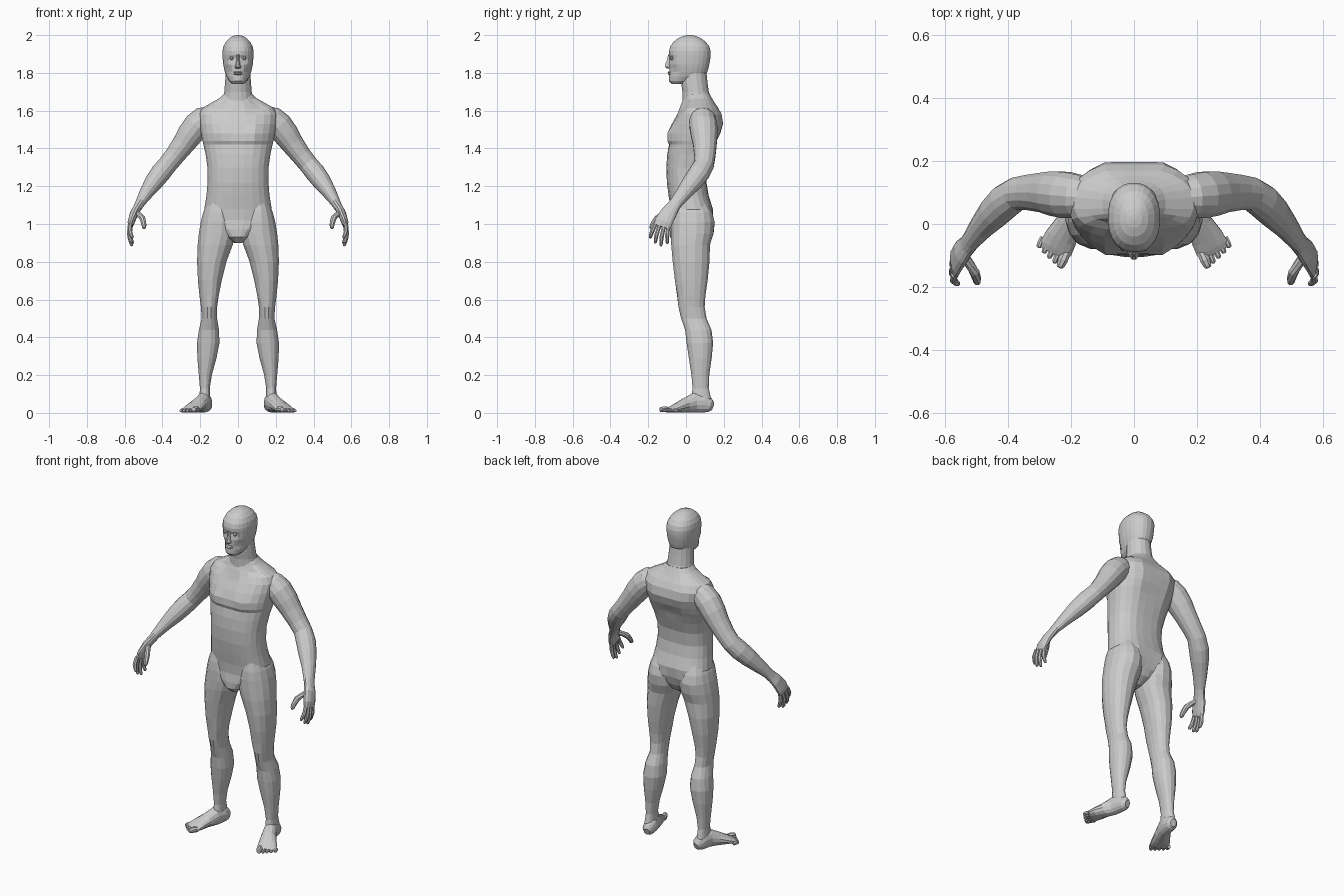
import bpy, bmesh, math
from mathutils import Vector


def skin(name, loops, mirror=False, pushes=()):
    """Bridge a list of point loops into a closed flat-faced mesh, then sculpt it."""
    bm = bmesh.new()
    rows = [[bm.verts.new(p) for p in loop] for loop in loops]
    n = len(rows[0])
    for a, b in zip(rows, rows[1:]):
        for i in range(n):
            j = (i + 1) % n
            bm.faces.new((a[i], a[j], b[j], b[i]))
    bm.faces.new(rows[0])
    bm.faces.new(rows[-1])
    bmesh.ops.recalc_face_normals(bm, faces=bm.faces)
    for centre, radius, move in pushes:
        for v in bm.verts:
            d = (v.co - Vector(centre)).length / radius
            v.co += Vector(move) * math.exp(-d * d)
    mesh = bpy.data.meshes.new(name)
    bm.to_mesh(mesh)
    bm.free()
    obj = bpy.data.objects.new(name, mesh)
    bpy.context.collection.objects.link(obj)
    if mirror:
        m = obj.modifiers.new("Mirror", "MIRROR")
        m.use_mirror_merge = False
    return obj


def spow(v, p):
    return math.copysign(abs(v) ** p, v)


def stack(name, rings, sides, p=1.0, **kw):
    """Horizontal sections: (z, x_min, x_max, y_front, y_back)."""
    loops = []
    for z, x0, x1, yf, yb in rings:
        loop = []
        for i in range(sides):
            t = math.tau * (i + 0.5) / sides
            loop.append(((x0 + x1) / 2 + (x1 - x0) / 2 * spow(math.cos(t), p),
                         (yf + yb) / 2 + (yb - yf) / 2 * spow(math.sin(t), p), z))
        loops.append(loop)
    return skin(name, loops, **kw)


def centred(rings):
    return [(z, -w, w, yf, yb) for z, w, yf, yb in rings]


def tube(name, path, sides, ref=(0, 1, 0), **kw):
    """Sections across a path: (x, y, z, thickness radius, radius along ref)."""
    pts = [Vector(q[:3]) for q in path]
    loops = []
    for i, q in enumerate(path):
        t = (pts[min(i + 1, len(pts) - 1)] - pts[max(i - 1, 0)]).normalized()
        u = Vector(ref)
        u = (u - t * u.dot(t)).normalized()
        v = t.cross(u)
        loops.append([pts[i] + u * q[4] * math.cos(a) + v * q[3] * math.sin(a)
                      for a in (math.tau * (k + 0.5) / sides for k in range(sides))])
    return skin(name, loops, mirror=True, **kw)


def digit(name, base, tip, r, bend=(0, 0, 0), ref=(0, 1, 0)):
    """Finger or toe: tapered tube with a bent middle joint and rounded tip."""
    a, b, k = Vector(base), Vector(tip), Vector(bend)
    steps = ((0, 0, 1), (.3, .7, 1), (.5, 1, 1.05), (.8, .6, .9), (.94, .2, .75), (1, 0, .3))
    tube(name, [(*(a.lerp(b, f) + k * g), r * s, r * s) for f, g, s in steps], 8, ref)


def both(centre, radius, move):
    """The same push on the left and the right."""
    return [((s * centre[0], *centre[1:]), radius, (s * move[0], *move[1:])) for s in (-1, 1)]


# Torso with chest, shoulder blades and spine groove
torso_pushes = (both((.085, -.10, 1.48), .055, (0, -.022, 0))
                + both((.085, .19, 1.54), .075, (0, .02, 0))
                + both((.08, .15, 1.03), .06, (0, .012, 0))
                + both((.10, -.02, 1.64), .04, (0, .02, -.01))
                + [((0, -.10, 1.49), .03, (0, .012, 0))]
                + [((0, .16, z), .045, (0, -.016, 0)) for z in (1.0, 1.2, 1.32, 1.44, 1.56)])
stack("torso", centred([
    (.90, .02, -.055, .05), (.93, .06, -.085, .10), (.97, .11, -.085, .125),
    (1.02, .165, -.078, .138), (1.08, .18, -.082, .14), (1.15, .168, -.093, .122),
    (1.22, .162, -.102, .112), (1.30, .163, -.105, .12), (1.37, .173, -.10, .142),
    (1.42, .184, -.088, .16), (1.44, .19, -.093, .168), (1.48, .197, -.088, .178),
    (1.53, .205, -.072, .185), (1.58, .21, -.048, .182), (1.615, .19, -.035, .168),
    (1.64, .145, -.025, .152), (1.665, .10, -.012, .138), (1.69, .074, -.005, .125)]),
    24, .82, pushes=torso_pushes)

# Neck
stack("neck", centred([(1.60, .09, -.025, .15), (1.66, .082, -.02, .136), (1.70, .074, -.02, .122),
                       (1.75, .070, -.028, .115), (1.80, .066, -.03, .11)]), 16)

# Head with brow, eye sockets, cheeks and chin
stack("head", centred([
    (1.742, .03, -.075, .0), (1.758, .048, -.087, .05), (1.782, .062, -.088, .10),
    (1.805, .070, -.088, .114), (1.825, .075, -.089, .12), (1.845, .079, -.09, .124),
    (1.865, .081, -.09, .128), (1.88, .082, -.09, .13), (1.895, .083, -.091, .131),
    (1.915, .083, -.09, .131), (1.94, .078, -.084, .124), (1.965, .065, -.067, .105),
    (1.985, .045, -.04, .078), (1.996, .025, -.012, .05), (2.0, .008, .01, .03)]),
    24, .88, pushes=both((.034, -.085, 1.878), .018, (0, .012, 0))
    + both((.032, -.088, 1.902), .014, (0, -.006, 0))
    + both((.06, -.07, 1.81), .025, (-.006, .008, 0))
    + [((0, -.09, 1.765), .02, (0, -.006, 0))])

# Nose and lips
stack("nose", centred([(1.897, .009, -.096, -.07), (1.87, .009, -.101, -.07),
                       (1.842, .013, -.113, -.07), (1.832, .018, -.114, -.07),
                       (1.824, .013, -.104, -.07)]), 8)
for part, z in (("upper_lip", 1.803), ("lower_lip", 1.794)):
    stack(part, centred([(z - .005, .018, -.092, -.06), (z, .026, -.098, -.06),
                         (z + .005, .016, -.093, -.06)]), 10)

# Eyes
tube("eyes", [(.034, -.076, 1.868, .003, .003), (.034, -.076, 1.872, .008, .008),
              (.034, -.076, 1.878, .011, .01), (.034, -.076, 1.884, .008, .008),
              (.034, -.076, 1.888, .003, .003)], 8)

# Arms
tube("arms", [
    (.15, .085, 1.565, .06, .06), (.18, .088, 1.553, .07, .07), (.217, .092, 1.522, .072, .075),
    (.255, .097, 1.473, .068, .072), (.29, .10, 1.422, .060, .064), (.335, .10, 1.362, .053, .057),
    (.373, .095, 1.315, .051, .054), (.41, .07, 1.27, .053, .057), (.445, .035, 1.223, .049, .053),
    (.485, -.01, 1.165, .037, .042), (.518, -.053, 1.112, .026, .034),
    (.535, -.075, 1.08, .022, .036)], 14)

# Hands
tube("palms", [(.522, -.058, 1.105, .022, .032), (.548, -.09, 1.06, .023, .043),
               (.565, -.118, 1.012, .019, .048), (.57, -.128, .985, .012, .046)], 12)
for part, base, tip in (("index_fingers", (.570, -.160, 1.0), (.556, -.190, .925)),
                        ("middle_fingers", (.573, -.140, .992), (.562, -.163, .898)),
                        ("ring_fingers", (.572, -.117, .985), (.560, -.132, .883)),
                        ("little_fingers", (.568, -.093, .988), (.556, -.098, .895))):
    digit(part, base, tip, .0115, (.009, -.004, 0))
digit("thumbs", (.54, -.10, 1.062), (.497, -.188, .975), .0155, (-.012, -.008, .012))

# Legs with thigh, knee and calf shape
stack("legs", [
    (1.12, .05, .160, -.065, .11), (1.06, .025, .186, -.078, .138), (1.01, .012, .199, -.082, .146),
    (.95, .010, .209, -.082, .142), (.89, .026, .215, -.080, .128), (.80, .060, .218, -.072, .126),
    (.70, .085, .213, -.060, .116), (.62, .102, .205, -.045, .104), (.56, .110, .197, -.034, .100),
    (.50, .110, .193, -.022, .110), (.44, .100, .208, -.006, .136), (.37, .097, .218, .002, .145),
    (.29, .113, .216, .014, .137), (.20, .138, .208, .028, .124), (.13, .149, .202, .034, .121),
    (.08, .148, .205, .026, .133), (.04, .150, .200, .02, .136)],
    16, .92, mirror=True, pushes=[((.155, -.03, .53), .035, (0, -.012, 0)),
                                  ((.12, -.04, .60), .04, (-.006, -.006, 0)),
                                  ((.10, .15, .99), .06, (0, .01, 0))])

# Feet
tube("feet", [
    (.166, .142, .034, .022, .018), (.169, .125, .040, .038, .033), (.174, .09, .052, .051, .038),
    (.185, .045, .054, .053, .038), (.207, .0, .041, .040, .044), (.232, -.045, .027, .026, .053),
    (.247, -.075, .018, .017, .055), (.256, -.092, .013, .010, .050)], 14, ref=(1, .4, 0))
for i, part in enumerate(("big_toes", "second_toes", "third_toes", "fourth_toes", "little_toes")):
    x, y = .213 + .019 * i, -.088 + .011 * i
    reach, r = (.056, .052, .047, .041, .034)[i], .016 if i == 0 else .0105
    digit(part, (x, y, r), (x + .42 * reach, y - .91 * reach, r), r, (0, 0, .003), (1, .4, 0))
